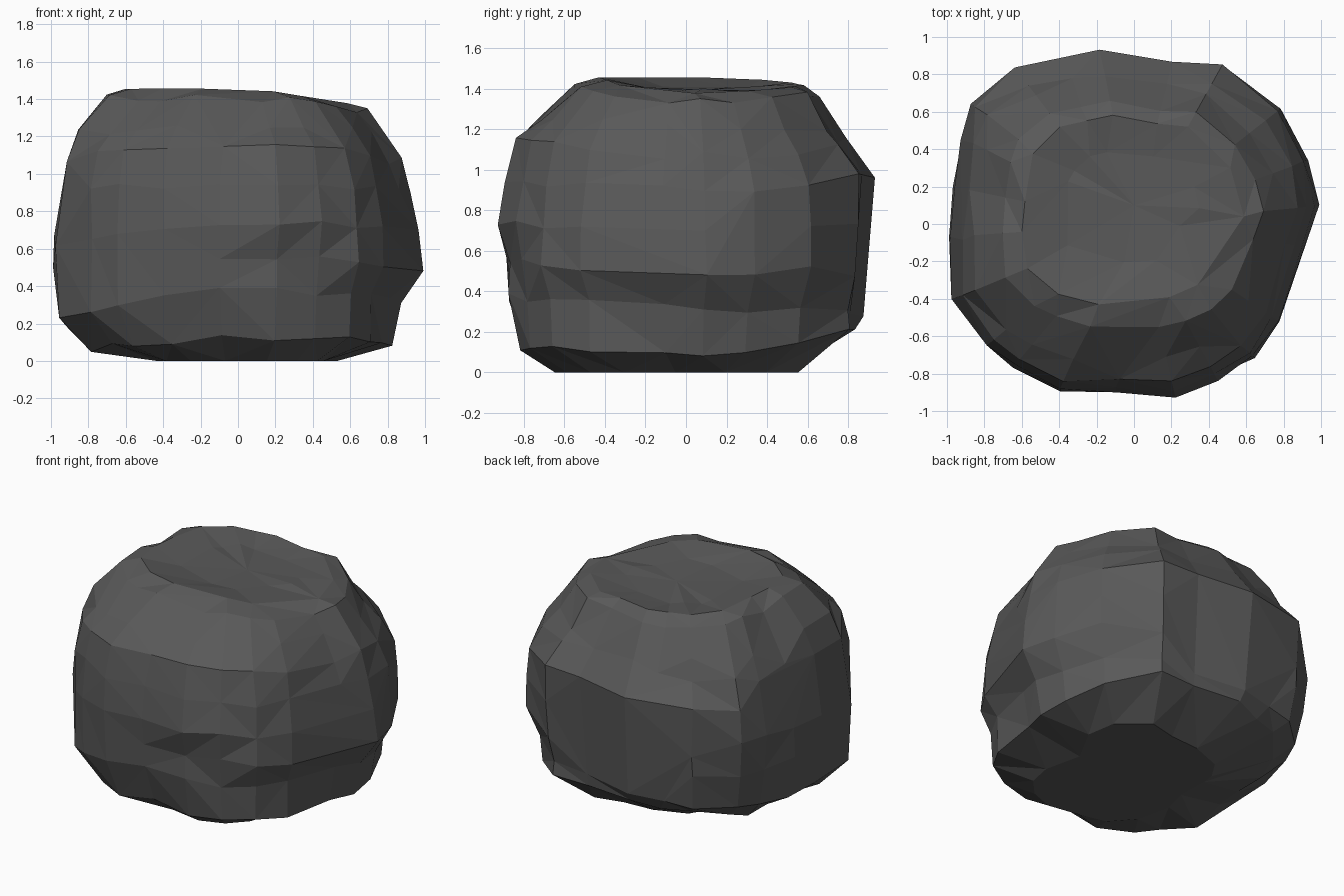
import bpy, bmesh, math, random
from mathutils import Vector

if "Cube" in bpy.data.objects:
    bpy.data.objects.remove(bpy.data.objects["Cube"])

random.seed(4)

# plan outline of the boulder, counter-clockwise from the right
OUTLINE = [(1.0, .1), (.96, .35), (.8, .63), (.48, .865), (.2, .865), (-.18, .925),
           (-.4, .885), (-.64, .84), (-.87, .64), (-.935, .47), (-.97, .2), (-1.0, -.07),
           (-.985, -.41), (-.8, -.66), (-.65, -.77), (-.4, -.89), (-.1, -.9), (.22, -.92),
           (.45, -.84), (.65, -.72), (.79, -.53), (.92, -.12)]

# vertical profiles (share of outline, height) for right, back, left, front
PROFILES = [
    [(.40, 0), (.83, .1), (.88, .32), (1, .5), (.97, .7), (.93, .92), (.88, 1.07), (.78, 1.22), (.69, 1.34), (.58, 1.38)],
    [(.54, 0), (.91, .23), (.945, .3), (.96, .5), (.98, .75), (1, .98), (.87, 1.12), (.83, 1.2), (.71, 1.37), (.63, 1.415)],
    [(.40, 0), (.74, .06), (.93, .2), (1, .5), (.98, .67), (.94, .9), (.91, 1.08), (.85, 1.22), (.71, 1.4), (.6, 1.455)],
    [(.68, 0), (.87, .12), (.96, .37), (.985, .55), (1, .75), (.97, .95), (.92, 1.14), (.78, 1.24), (.6, 1.4), (.46, 1.455)],
]

# corners that stand out from the blended profiles:
# direction in degrees, spread, lowest and highest ring, change of share
CORNERS = [(40, 45, 0, 0, .17), (55, 30, 1, 1, .04), (315, 40, 0, 0, .10),
           (315, 40, 1, 1, .06), (225, 40, 1, 2, .05), (315, 45, 9, 9, -.04),
           (225, 40, 5, 7, .03), (135, 40, 4, 6, .02), (45, 40, 7, 9, -.02)]

# local chips and bulges: centre, reach, radial push
CHIPS = [((.3, -.88, .55), .22, -.05), ((.1, -.9, .8), .2, .02),
         ((.9, .35, .4), .25, -.04), ((-.6, .7, 1.1), .25, -.03)]


def profile_at(angle, level):
    q = (angle / (math.pi / 2)) % 4
    i = int(q) % 4
    t = math.sin((q - int(q)) * math.pi / 2) ** 2
    a, b = PROFILES[i][level], PROFILES[(i + 1) % 4][level]
    share, z = a[0] * (1 - t) + b[0] * t, a[1] * (1 - t) + b[1] * t
    for direction, spread, low, high, change in CORNERS:
        gap = abs((math.degrees(angle) - direction + 180) % 360 - 180)
        if low <= level <= high and gap < spread:
            share += change * (1 - (gap / spread) ** 2)
    return share, z


# stacked rings follow the profiles, with small facet irregularities
bm = bmesh.new()
rings = []
for level in range(10):
    ring = []
    for x, y in OUTLINE:
        share, z = profile_at(math.atan2(y, x), level)
        p = Vector((x * share, y * share, z))
        for centre, reach, push in CHIPS:
            w = max(0, 1 - (p - Vector(centre)).length / reach)
            p += Vector((x, y, 0)).normalized() * push * w
        if 0 < level < 9:
            k = 1 + random.uniform(-.012, .006)
            p = Vector((p.x * k, p.y * k, p.z + random.uniform(-.025, .025)))
        ring.append(bm.verts.new(p))
    rings.append(ring)

# gently sunken crown
rim = rings[-1]
rings.append([bm.verts.new((v.co.x * .6, v.co.y * .6 + .05,
                            1.40 + random.uniform(-.012, .012))) for v in rim])
n = len(OUTLINE)
for lower, upper in zip(rings, rings[1:]):
    for i in range(n):
        j = (i + 1) % n
        a, b, c, d = lower[i], lower[j], upper[j], upper[i]
        if random.random() < .5:
            bm.faces.new((a, b, c))
            bm.faces.new((a, c, d))
        else:
            bm.faces.new((a, b, d))
            bm.faces.new((b, c, d))
crown = bm.verts.new((0, .1, 1.395))
for i in range(n):
    bm.faces.new((rings[-1][i], rings[-1][(i + 1) % n], crown))

# flat underside
bm.faces.new(list(reversed(rings[0])))
bmesh.ops.recalc_face_normals(bm, faces=bm.faces[:])

mesh = bpy.data.meshes.new("boulder")
bm.to_mesh(mesh)
bm.free()
boulder = bpy.data.objects.new("boulder", mesh)
bpy.context.collection.objects.link(boulder)

# merge facets into broader chiselled planes
chisel = boulder.modifiers.new("broad_facets", 'DECIMATE')
chisel.ratio = .8

# dark stone
stone = bpy.data.materials.new("dark_stone")
stone.diffuse_color = (.1, .1, .1, 1)
stone.use_nodes = True
stone.node_tree.nodes["Principled BSDF"].inputs["Base Color"].default_value = stone.diffuse_color
mesh.materials.append(stone)
